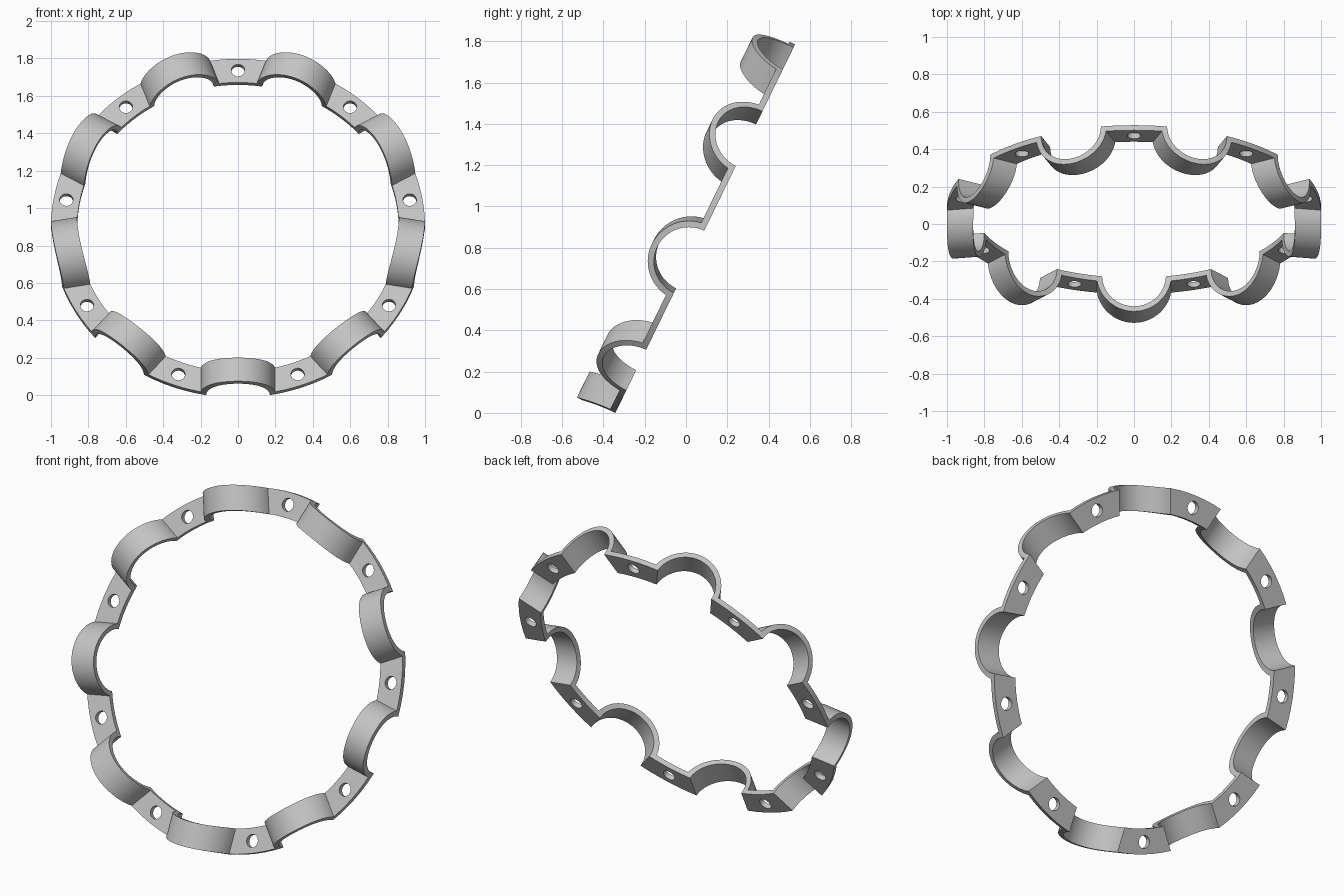
import bpy
import bmesh
from math import asin, cos, sin, pi, radians, sqrt
from mathutils import Matrix, Vector

cube = bpy.data.objects.get("Cube")
if cube:
    bpy.data.objects.remove(cube, do_unlink=True)

COUNT = 9
STEP = 2 * pi / COUNT
R_IN, R_OUT = 0.86, 1.0       # ring band
ARCH, THICK = 0.2, 0.03       # arch outer radius, sheet thickness
BORE = ARCH - THICK
HOLE_R, HOLE_AT = 0.036, 0.932
ARCH_SEGS, TAB_SEGS = 40, 6
TILT = radians(26)

grey = bpy.data.materials.new("plain grey")
grey.use_nodes = True
colour = (0.55, 0.55, 0.55, 1)
grey.diffuse_color = colour
grey.node_tree.nodes["Principled BSDF"].inputs["Base Color"].default_value = colour


def polar(radius, angle, height):
    return Vector((radius * cos(angle), radius * sin(angle), height))


def arch_point(radius, mid, r, phi):
    """Point of a radial half tube, where it meets the cylinder of this radius."""
    s = -r * cos(phi)
    return polar(radius, mid + asin(s / radius), r * sin(phi))


def tab_point(radius, mid, s, t, height):
    edge = asin(s / radius)
    return polar(radius, mid + edge + t * (STEP - 2 * edge), height)


# Wavy band: four-cornered sections swept around the ring
bm = bmesh.new()
sections = []
foot = asin(THICK / ARCH)
for k in range(COUNT):
    mid = -pi / 2 + k * STEP
    for i in range(ARCH_SEGS + 1):
        t = i / ARCH_SEGS
        front = foot + t * (pi - 2 * foot)
        sections.append([arch_point(R_IN, mid, ARCH, front),
                         arch_point(R_OUT, mid, ARCH, front),
                         arch_point(R_OUT, mid, BORE, pi * t),
                         arch_point(R_IN, mid, BORE, pi * t)])
    s_front = sqrt(ARCH ** 2 - THICK ** 2)
    for i in range(1, TAB_SEGS):
        t = i / TAB_SEGS
        sections.append([tab_point(R_IN, mid, s_front, t, THICK),
                         tab_point(R_OUT, mid, s_front, t, THICK),
                         tab_point(R_OUT, mid, BORE, t, 0),
                         tab_point(R_IN, mid, BORE, t, 0)])
loops = [[bm.verts.new(p) for p in sec] for sec in sections]
for a, b in zip(loops, loops[1:] + loops[:1]):
    for j in range(4):
        n = (j + 1) % 4
        bm.faces.new((a[j], a[n], b[n], b[j]))
bmesh.ops.recalc_face_normals(bm, faces=bm.faces)
mesh = bpy.data.meshes.new("wavy_ring")
bm.to_mesh(mesh)
bm.free()
mesh.materials.append(grey)
ring = bpy.data.objects.new("wavy_ring", mesh)
bpy.context.collection.objects.link(ring)

# Screw holes through the flat tabs
bm = bmesh.new()
for k in range(COUNT):
    spot = polar(HOLE_AT, -pi / 2 + (k + 0.5) * STEP, THICK / 2)
    bmesh.ops.create_cone(bm, cap_ends=True, segments=32, radius1=HOLE_R,
                          radius2=HOLE_R, depth=0.1, matrix=Matrix.Translation(spot))
cut_mesh = bpy.data.meshes.new("hole_cutter")
bm.to_mesh(cut_mesh)
bm.free()
cut_mesh.materials.append(grey)
cutter = bpy.data.objects.new("hole_cutter", cut_mesh)
cutter.hide_render = True
bpy.context.collection.objects.link(cutter)

mod = ring.modifiers.new("holes", "BOOLEAN")
mod.operation = "DIFFERENCE"
mod.solver = "EXACT"
mod.object = cutter
bpy.ops.object.select_all(action="DESELECT")
ring.select_set(True)
bpy.context.view_layer.objects.active = ring
bpy.ops.object.modifier_apply(modifier=mod.name)
bpy.data.objects.remove(cutter, do_unlink=True)

# Lean the ring back and stand it on the ground
ring.data.transform(Matrix.Rotation(pi / 2 - TILT, 4, "X"))
pts = [v.co for v in ring.data.vertices]
ys = [p.y for p in pts]
low = min(p.z for p in pts)
ring.data.transform(Matrix.Translation((0, -(min(ys) + max(ys)) / 2, -low)))
bpy.ops.object.shade_smooth_by_angle(angle=radians(30))
